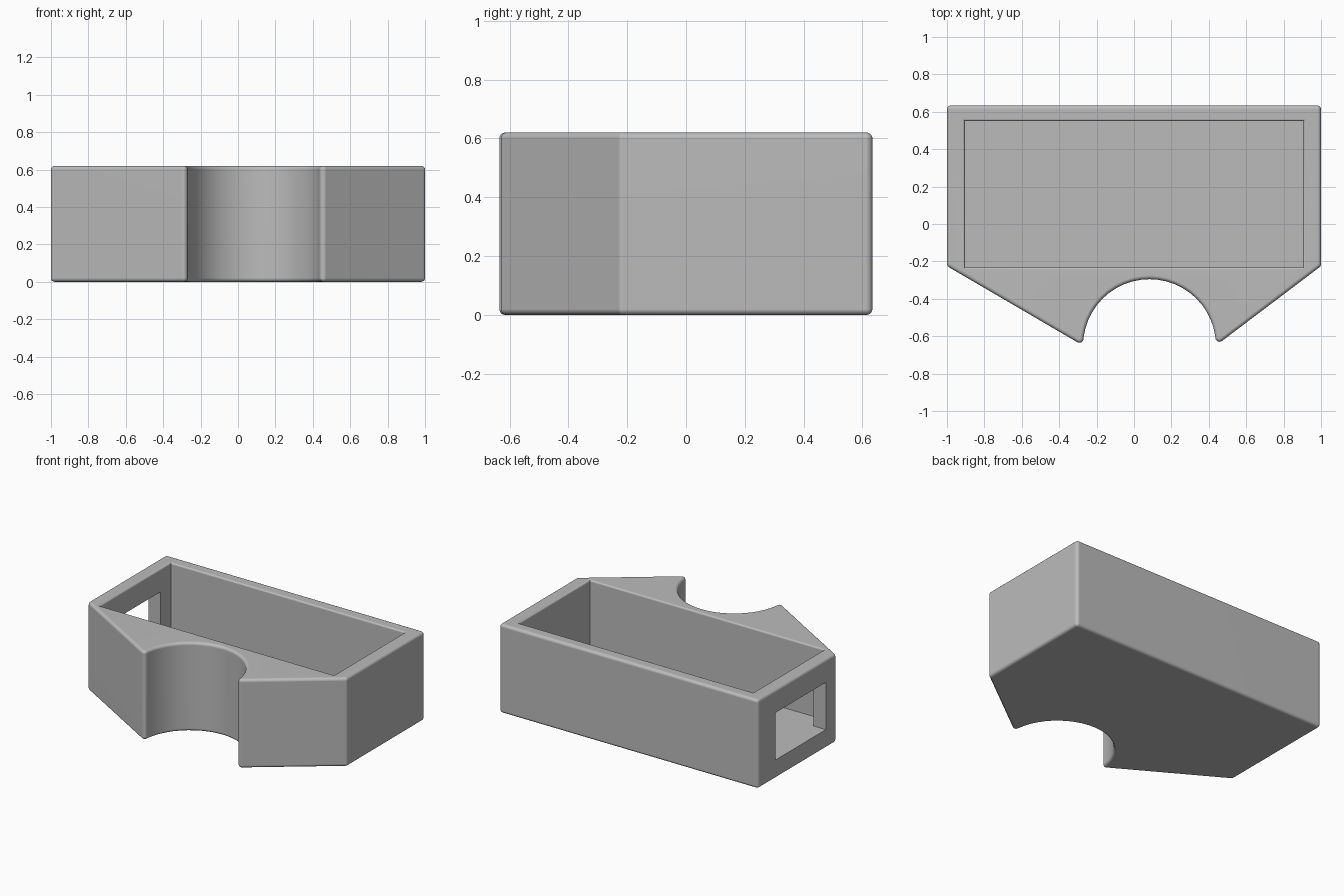
import bpy, bmesh
from math import pi, sin, cos, tan
from mathutils import Vector

cube = bpy.data.objects.get("Cube")
if cube:
    bpy.data.objects.remove(cube, do_unlink=True)

HEIGHT, FLOOR = 0.62, 0.13
FILLET, EDGE, LIP = 0.022, 0.02, 0.012

grey = bpy.data.materials.new("plain grey")
grey.use_nodes = True
grey.diffuse_color = (0.5, 0.5, 0.5, 1)
grey.node_tree.nodes["Principled BSDF"].inputs["Base Color"].default_value = (0.5, 0.5, 0.5, 1)


def round_corner(prev, corner, nxt, radius, steps=6):
    """Points of an arc that rounds one corner of an outline."""
    a, b = (prev - corner).normalized(), (nxt - corner).normalized()
    half = a.angle(b) / 2
    centre = corner + (a + b).normalized() * radius / sin(half)
    start = corner + a * radius / tan(half) - centre
    end = corner + b * radius / tan(half) - centre
    sweep = pi - 2 * half
    return [centre + (start * sin(sweep * (1 - i / steps)) + end * sin(sweep * i / steps)) / sin(sweep)
            for i in range(steps + 1)]


def stack(name, loops):
    """Closed solid through a stack of matching loops, bottom to top."""
    bm = bmesh.new()
    rings = [[bm.verts.new(p) for p in loop] for loop in loops]
    bm.faces.new(rings[0][::-1])
    bm.faces.new(rings[-1])
    count = len(rings[0])
    for low, high in zip(rings, rings[1:]):
        for i in range(count):
            j = (i + 1) % count
            bm.faces.new((low[i], low[j], high[j], high[i]))
    bmesh.ops.recalc_face_normals(bm, faces=bm.faces)
    return bm


def to_object(name, bm):
    mesh = bpy.data.meshes.new(name)
    bm.to_mesh(mesh)
    bm.free()
    obj = bpy.data.objects.new(name, mesh)
    bpy.context.collection.objects.link(obj)
    mesh.materials.append(grey)
    return obj


def rectangle(x0, x1, y0, y1, z, grow=0):
    return [(x0 - grow, y0 - grow, z), (x1 + grow, y0 - grow, z),
            (x1 + grow, y1 + grow, z), (x0 - grow, y1 + grow, z)]


# Outline: rectangle with two tapering prongs around a half-round notch
centre, radius, steps = Vector((0.083, -0.65)), 0.355, 24
arc = [centre + radius * Vector((-cos(pi * i / steps), sin(pi * i / steps))) for i in range(steps + 1)]
corners = [Vector(p) for p in ((1, -0.225), (1, 0.634), (-1, 0.634), (-1, -0.225))]
points = arc + corners
outline = []
for i, point in enumerate(points):
    if 0 < i < steps:
        outline.append(point)
    else:
        outline += round_corner(points[i - 1], point, points[(i + 1) % len(points)], FILLET)

# Body with rounded top and bottom edges
bm = stack("body", [[(p.x, p.y, z) for p in outline] for z in (0, HEIGHT)])
rims = [e for e in bm.edges if abs(e.verts[0].co.z - e.verts[1].co.z) < 0.001]
bmesh.ops.bevel(bm, geom=rims, offset=EDGE, segments=5, profile=0.5, affect='EDGES')
body = to_object("tray_body", bm)

# Open cavity whose rim curves outward at the top
inner = (-0.904, 0.904, -0.232, 0.55)
loops = [rectangle(*inner, FLOOR)]
for i in range(6):
    a = pi / 2 * i / 5
    loops.append(rectangle(*inner, HEIGHT - LIP + LIP * sin(a), LIP * (1 - cos(a))))
loops.append(rectangle(*inner, HEIGHT + 0.1, LIP))
cavity = to_object("cavity_cutter", stack("cavity", loops))

# Rectangular opening through one end wall, flush with the floor
opening = to_object("opening_cutter", stack("opening", [
    rectangle(-1.1, -0.8, -0.115, 0.438, z) for z in (FLOOR, 0.46)]))

bpy.context.view_layer.objects.active = body
for cutter in (cavity, opening):
    cutter.hide_render = True
    cut = body.modifiers.new("cut", 'BOOLEAN')
    cut.operation, cut.solver, cut.object = 'DIFFERENCE', 'EXACT', cutter
    bpy.ops.object.modifier_apply(modifier=cut.name)
    bpy.data.objects.remove(cutter, do_unlink=True)

# Smooth the rounded edges, keep the walls flat
bpy.ops.object.select_all(action='DESELECT')
body.select_set(True)
bpy.ops.object.shade_smooth_by_angle(angle=0.55)
normals = body.modifiers.new("flat walls", 'WEIGHTED_NORMAL')
normals.keep_sharp = True
